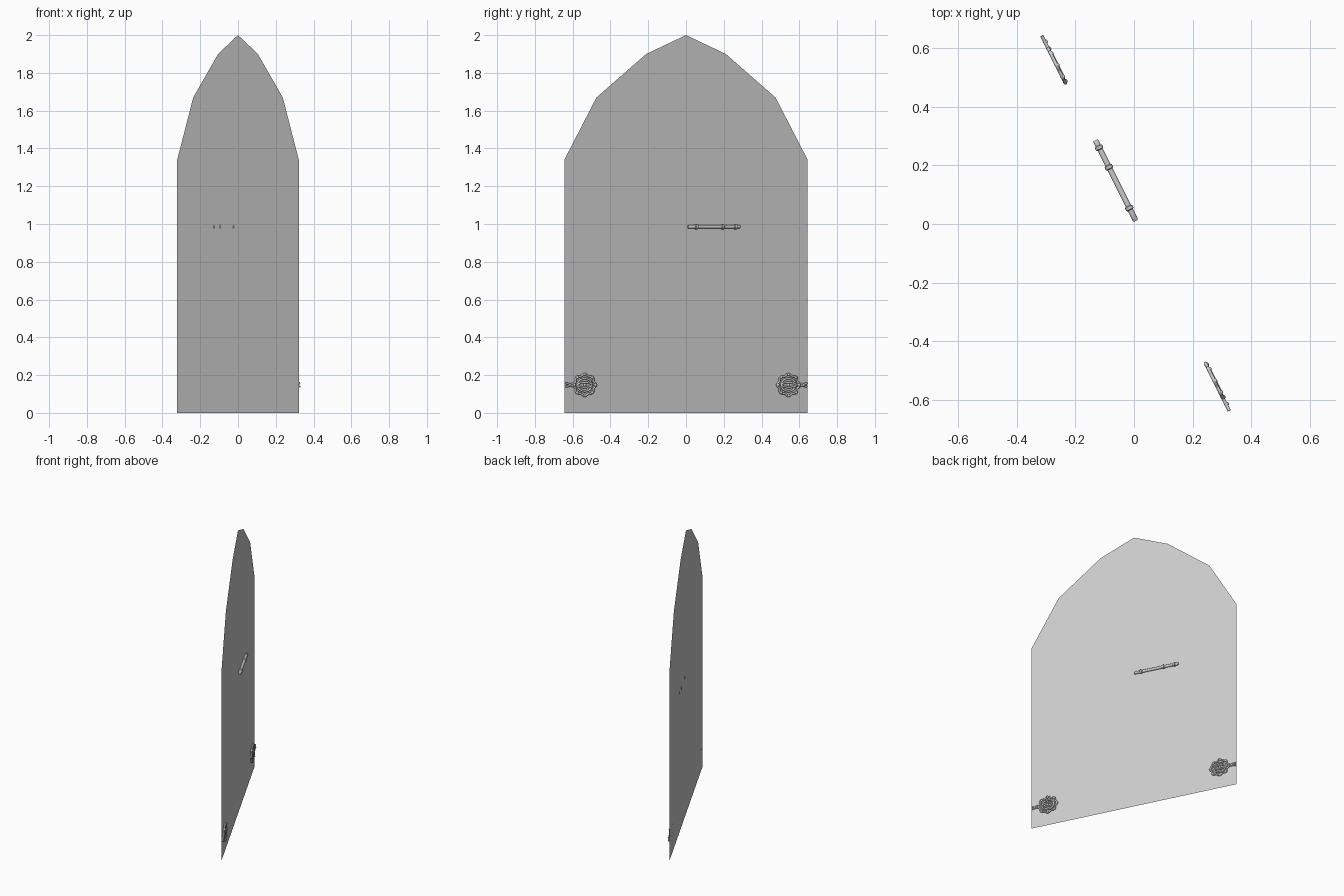
import bpy, bmesh, math
from mathutils import Matrix

cube = bpy.data.objects.get("Cube")
if cube:
    bpy.data.objects.remove(cube, do_unlink=True)

grey = bpy.data.materials.new("light_grey")
grey.use_nodes = True
colour = (0.604, 0.604, 0.604, 1)
grey.diffuse_color = colour
grey.node_tree.nodes["Principled BSDF"].inputs["Base Color"].default_value = colour

# The door stands half open: local x runs along its width, local -y is its face
SWING = Matrix.Rotation(math.atan2(2, -1), 4, "Z")


def place(name, data):
    obj = bpy.data.objects.new(name, data)
    bpy.context.collection.objects.link(obj)
    data.materials.append(grey)
    obj.matrix_world = SWING
    return obj


def finish(name, bm):
    mesh = bpy.data.meshes.new(name)
    bm.to_mesh(mesh)
    bm.free()
    return place(name, mesh)


def smooth(obj):
    bpy.ops.object.select_all(action="DESELECT")
    obj.select_set(True)
    bpy.context.view_layer.objects.active = obj
    bpy.ops.object.shade_smooth_by_angle(angle=math.radians(40))


# Door leaf: a single pointed-arch sheet
HALF = 0.72
side = [(HALF, 0), (HALF, 1.34), (0.53, 1.67), (0.236, 1.9)]
outline = side + [(0, 2)] + [(-x, z) for x, z in reversed(side)]
bm = bmesh.new()
bm.faces.new([bm.verts.new((x, 0, z)) for x, z in outline])
finish("door_leaf", bm)

# Pull bar: a turned rod with three collars and rounded ends
START, END, ROD, COLLAR = 0.007, 0.315, 0.0095, 0.0135
profile = [(START, 0), (START, 0.007), (START + 0.004, ROD)]
for c in (0.056, 0.212, 0.287):
    profile += [(c - 0.008, ROD), (c - 0.005, COLLAR), (c + 0.005, COLLAR), (c + 0.008, ROD)]
profile += [(END - 0.004, ROD), (END, 0.007), (END, 0)]
bm = bmesh.new()
verts = [bm.verts.new((x, -0.01, 0.985 + r)) for x, r in profile]
edges = [bm.edges.new(pair) for pair in zip(verts, verts[1:])]
bmesh.ops.spin(bm, geom=verts + edges, cent=(0, -0.01, 0.985), axis=(1, 0, 0),
               angle=math.tau, steps=16)
bmesh.ops.remove_doubles(bm, verts=bm.verts, dist=0.00001)
bmesh.ops.recalc_face_normals(bm, faces=bm.faces)
smooth(finish("pull_bar", bm))


# Hinge ornaments: openwork of bent bars with small studs
def add_bar(data, points, closed):
    spline = data.splines.new("POLY")
    spline.points.add(len(points) - 1)
    for p, co in zip(spline.points, points):
        p.co = (*co, 1)
    spline.use_cyclic_u = closed


def loop(cx, cz, rx, rz, lobes=0, wave=0, depth=0.006, steps=48):
    result = []
    for i in range(steps):
        a = math.tau * i / steps
        k = 1 + wave * math.cos(lobes * a)
        result.append((cx + rx * k * math.cos(a), -depth, cz + rz * k * math.sin(a)))
    return result


for name, s in (("rear", 1), ("fore", -1)):
    cx, cz = s * 0.603, 0.148
    data = bpy.data.curves.new(name + "_hinge_scrollwork", "CURVE")
    data.dimensions = "3D"
    data.bevel_depth = 0.0058
    data.bevel_resolution = 1
    data.use_fill_caps = True
    add_bar(data, loop(cx, cz, 0.062, 0.054, 8, 0.09), True)
    add_bar(data, loop(cx, cz, 0.042, 0.034), True)
    add_bar(data, loop(cx, cz, 0.042, 0.013, depth=0.008), True)
    for dz in (-0.006, 0.006):
        add_bar(data, [(cx + s * 0.06, -0.006, cz + dz),
                       (s * (HALF - 0.03), -0.006, cz + dz * 0.6),
                       (s * (HALF - 0.004), -0.006, cz + dz * 1.6)], False)
    place(name + "_hinge_scrollwork", data)

    bm = bmesh.new()
    studs = [(cx + 0.062 * math.cos(a), cz + 0.056 * math.sin(a))
             for a in (math.tau * i / 8 for i in range(8))]
    studs += [(s * (HALF - 0.028), cz), (cx, cz)]
    for x, z in studs:
        bmesh.ops.create_uvsphere(bm, u_segments=10, v_segments=6, radius=0.0085,
                                  matrix=Matrix.Translation((x, -0.0075, z)))
    smooth(finish(name + "_hinge_studs", bm))
